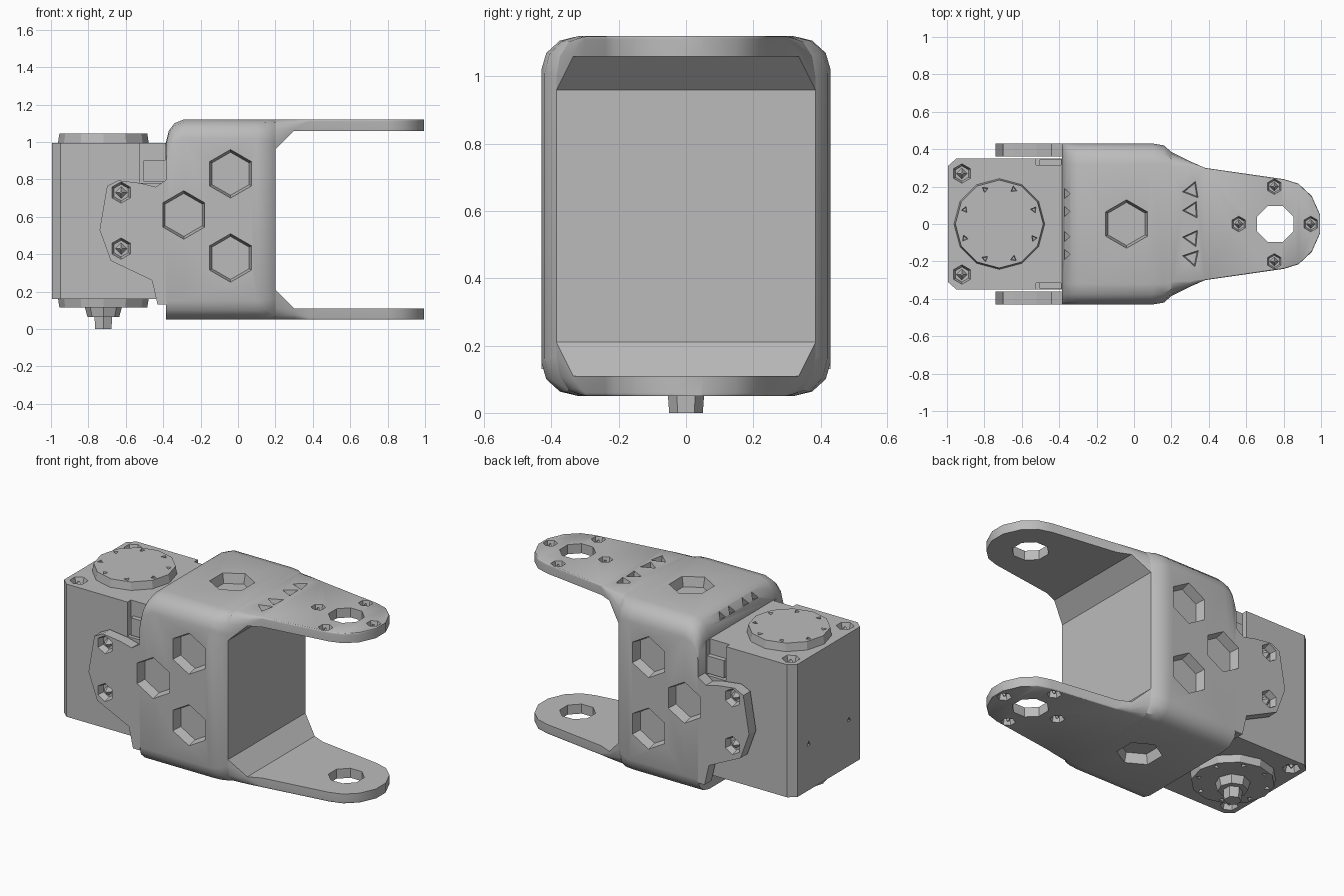
import bpy, bmesh, math
from mathutils import Vector, Matrix

cube = bpy.data.objects.get("Cube")
if cube:
    bpy.data.objects.remove(cube, do_unlink=True)

grey = bpy.data.materials.new("plain grey")
grey.use_nodes = True
grey.diffuse_color = (0.5, 0.5, 0.5, 1)
grey.node_tree.nodes["Principled BSDF"].inputs["Base Color"].default_value = (0.5, 0.5, 0.5, 1)

MID_Z = 0.585          # height of the bracket's mirror plane
TOP, BOTTOM = 1.12, 0.05
HORN_X = -0.72


def finish(name, bm):
    bmesh.ops.recalc_face_normals(bm, faces=bm.faces)
    mesh = bpy.data.meshes.new(name)
    bm.to_mesh(mesh)
    bm.free()
    ob = bpy.data.objects.new(name, mesh)
    bpy.context.collection.objects.link(ob)
    mesh.materials.append(grey)
    return ob


def loft(name, rings):
    bm = bmesh.new()
    loops = [[bm.verts.new(p) for p in ring] for ring in rings]
    n = len(loops[0])
    for a, b in zip(loops, loops[1:]):
        for i in range(n):
            j = (i + 1) % n
            bm.faces.new((a[i], a[j], b[j], b[i]))
    bm.faces.new(loops[0])
    bm.faces.new(loops[-1])
    return finish(name, bm)


def peg(bm, point, normal, sides, r0, r1, low, high, turn=0.0):
    """Cone or prism along a normal, from low to high around a point."""
    n = Vector(normal)
    m = (Matrix.Translation(Vector(point) + n * (low + high) / 2)
         @ n.to_track_quat('Z', 'Y').to_matrix().to_4x4() @ Matrix.Rotation(turn, 4, 'Z'))
    bmesh.ops.create_cone(bm, cap_ends=True, segments=sides, radius1=r0, radius2=r1,
                          depth=high - low, matrix=m)


def box(bm, x0, x1, y0, y1, z0, z1):
    m = Matrix.Translation(((x0 + x1) / 2, (y0 + y1) / 2, (z0 + z1) / 2))
    bmesh.ops.create_cube(bm, size=1, matrix=m @ Matrix.Diagonal((x1 - x0, y1 - y0, z1 - z0, 1)))


def corner(w, z, cw, cz):
    """Rounded corner from the side up to the top."""
    steps = [math.radians(a) for a in (0, 30, 60, 90)]
    return [(w - cw + cw * math.cos(a), z - cz + cz * math.sin(a)) for a in steps]


# Bracket body: rounded box with a rolled back edge and eased front edges
def body_ring(x, w, top, cw, cz):
    up = corner(w, top, cw, cz)
    down = [(y, 2 * MID_Z - z) for y, z in corner(w, TOP, cw, cz)]
    half = down[::-1] + up
    return [(x, y, z) for y, z in half] + [(x, -y, z) for y, z in half[::-1]]


body = loft("bracket_body", [body_ring(*s) for s in (
    (-0.385, 0.43, 1.0, 0.11, 0.1), (-0.37, 0.43, 1.06, 0.11, 0.1),
    (-0.34, 0.43, 1.1, 0.11, 0.1), (-0.29, 0.43, TOP, 0.11, 0.1),
    (0.1, 0.43, TOP, 0.11, 0.1), (0.16, 0.42, TOP, 0.1, 0.11),
    (0.2, 0.385, TOP, 0.075, 0.12))])

# Fork arms: gusseted root tapering to a rounded tip
ARM = ((0.2, 0.385, 0.96, 0.075, 0.12), (0.3, 0.335, 1.06, 0.03, 0.05),
       (0.38, 0.3, 1.06, 0.005, 0.01), (0.8, 0.24, 1.06, 0.005, 0.01),
       (0.88, 0.215, 1.06, 0.005, 0.01), (0.95, 0.15, 1.06, 0.005, 0.01),
       (0.995, 0.05, 1.06, 0.005, 0.01))


def arm_ring(x, w, low, cw, cz, flip):
    half = [(w, low)] + corner(w, TOP, cw, cz)
    pts = half + [(-y, z) for y, z in half[::-1]]
    return [(x, y, 2 * MID_Z - z if flip else z) for y, z in pts]


arms = [loft(name, [arm_ring(*s, flip) for s in ARM])
        for name, flip in (("upper_arm", False), ("lower_arm", True))]

# Cheek plates reaching along both sides of the motor
CHEEK = ((-0.38, 0.8), (-0.44, 0.76), (-0.52, 0.78), (-0.64, 0.795), (-0.7, 0.765),
         (-0.74, 0.53), (-0.68, 0.365), (-0.46, 0.26), (-0.43, 0.13), (-0.38, 0.13))
cheeks = [loft(name, [[(x, s * y, z) for x, z in CHEEK] for y in (0.36, 0.43)])
          for name, s in (("front_cheek", -1), ("back_cheek", 1))]

# Motor case with chamfered rear corners
CASE = ((-0.37, 0.35), (-0.95, 0.35), (-0.995, 0.31))
outline = list(CASE) + [(x, -y) for x, y in CASE[::-1]]
case = loft("motor_case", [[(x, y, z) for x, y in outline] for z in (0.16, 0.995)])

# Output horns, hub and pin
bm = bmesh.new()
peg(bm, (HORN_X, 0, 0.98), (0, 0, 1), 12, 0.245, 0.235, 0, 0.065)
upper_horn = finish("upper_horn", bm)
bm = bmesh.new()
peg(bm, (HORN_X, 0, 0.18), (0, 0, -1), 12, 0.245, 0.235, 0, 0.065)
lower_horn = finish("lower_horn", bm)
bm = bmesh.new()
peg(bm, (HORN_X, 0, 0.12), (0, 0, -1), 8, 0.1, 0.085, 0, 0.055)
finish("horn_hub", bm)
bm = bmesh.new()
peg(bm, (HORN_X, 0, 0.07), (0, 0, -1), 6, 0.055, 0.05, 0, 0.07)
finish("horn_pin", bm)

# Cutter with all recesses, and the screw heads that sit in them
cut = bmesh.new()
screws = bmesh.new()


def screw(point, normal, r):
    peg(cut, point, normal, 6, r * 0.8, r * 1.1, -0.04, 0.01)
    peg(screws, point, normal, 4, r * 0.65, 0.006, -0.045, -0.005)


for s in (-1, 1):
    side, lid = (0, s, 0), (0, 0, s)
    face = TOP if s > 0 else BOTTOM
    # weight-saving pockets
    for x, z in ((-0.04, 0.83), (-0.29, 0.61), (-0.04, 0.38)):
        peg(cut, (x, s * 0.43, z), side, 6, 0.115, 0.132, -0.06, 0.01)
    peg(cut, (-0.04, 0, face), lid, 6, 0.115, 0.132, -0.06, 0.01)
    # cheek screws
    for z in (0.73, 0.43):
        screw((-0.625, s * 0.43, z), side, 0.055)
    # arm screws and slots
    for x, y in ((0.75, 0.2), (0.75, -0.2), (0.56, 0), (0.945, 0)):
        screw((x, y, face), lid, 0.04)
    if s > 0:
        for y in (0.18, 0.075, -0.075, -0.18):
            peg(cut, (0.31, y, face), lid, 3, 0.04, 0.055, -0.03, 0.01, 0.5 + y)
            peg(cut, (-0.36, y * 0.9, 1.07), (-0.8, 0, 0.6), 3, 0.025, 0.035, -0.03, 0.02)
    # case corner screws
    for y in (-0.27, 0.27):
        screw((-0.92, y, 0.995 if s > 0 else 0.16), lid, 0.05)
    # horn dimples
    for i in range(8):
        a = math.tau * (i + 0.5) / 8
        p = (HORN_X + 0.2 * math.cos(a), 0.2 * math.sin(a), 1.045 if s > 0 else 0.115)
        peg(cut, p, lid, 3, 0.012, 0.022, -0.02, 0.01, a)
    # side notches in the case
    y0, y1 = sorted((s * 0.315, s * 0.358))
    box(cut, -0.525, -0.389, y0, y1, 0.78, 1.02)
    # rear dimples
    peg(cut, (-0.995, s * 0.2, 0.45), (-1, 0, 0), 3, 0.012, 0.022, -0.02, 0.01)

# Pivot hole through both arms
peg(cut, (0.755, 0, MID_Z), (0, 0, 1), 8, 0.105, 0.105, -0.7, 0.7, math.pi / 8)
cutter = finish("recess_cutter", cut)
cutter.hide_render = True
finish("screw_heads", screws)

for ob in [body, case, upper_horn, lower_horn] + arms + cheeks:
    mod = ob.modifiers.new("recesses", 'BOOLEAN')
    mod.operation = 'DIFFERENCE'
    mod.solver = 'EXACT'
    mod.object = cutter
    bpy.ops.object.select_all(action='DESELECT')
    ob.select_set(True)
    bpy.context.view_layer.objects.active = ob
    bpy.ops.object.modifier_apply(modifier=mod.name)
    if ob in [body] + arms:
        bpy.ops.object.shade_smooth_by_angle(angle=math.radians(36))
bpy.data.objects.remove(cutter, do_unlink=True)

# Latch tabs inside the case notches
bm = bmesh.new()
for s in (-1, 1):
    y0, y1 = sorted((s * 0.31, s * 0.345))
    box(bm, -0.505, -0.38, y0, y1, 0.79, 0.9)
finish("latch_tabs", bm)
